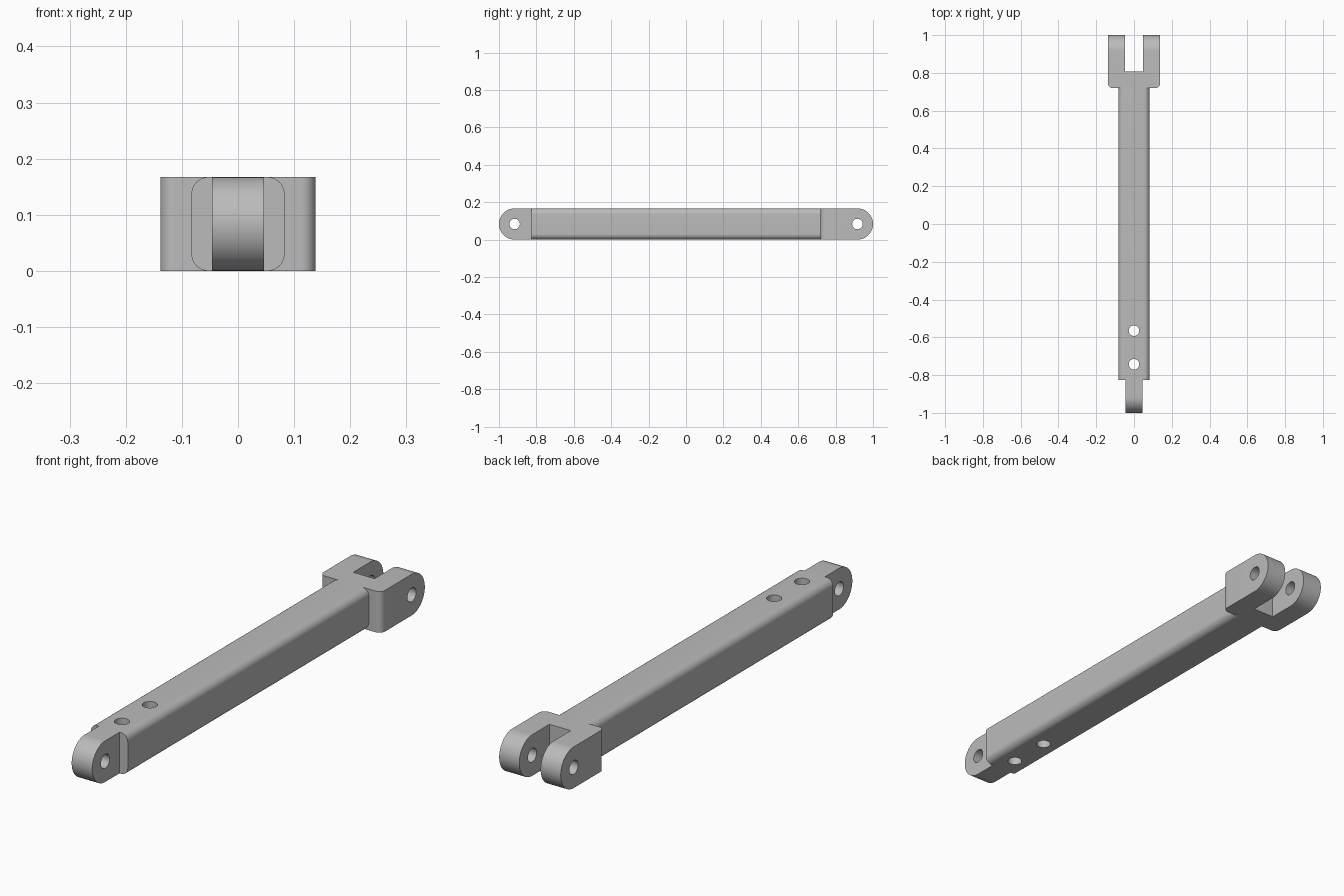
import bpy
from math import sin, cos, pi, radians
from mathutils import Matrix

cube = bpy.data.objects.get("Cube")
if cube:
    bpy.data.objects.remove(cube, do_unlink=True)

H = 0.167           # overall height
R = H / 2           # radius of the rounded ends
PIN_Y = 1 - R       # pin hole distance from the centre
HOLE = 0.028

steel = bpy.data.materials.new("grey steel")
steel.use_nodes = True
grey = (0.5, 0.5, 0.5, 1)
steel.diffuse_color = grey
steel.node_tree.nodes["Principled BSDF"].inputs["Base Color"].default_value = grey

# Matrices taking local (u, v, w) to the world, w being the extrusion axis
ALONG_X = Matrix(((0, 0, 1, 0), (1, 0, 0, 0), (0, 1, 0, 0), (0, 0, 0, 1)))
ALONG_Y = Matrix(((-1, 0, 0, 0), (0, 0, 1, 0), (0, 1, 0, 0), (0, 0, 0, 1)))
ALONG_Z = Matrix.Identity(4)


def arc(cx, cy, r, start, end, n=12):
    return [(cx + r * cos(radians(start + (end - start) * i / n)),
             cy + r * sin(radians(start + (end - start) * i / n))) for i in range(n + 1)]


def extrude(name, outline, low, high, axis):
    """Solid prism from a counter-clockwise outline."""
    n = len(outline)
    verts = [axis @ Matrix.Translation((u, v, w)).translation
             for w in (low, high) for u, v in outline]
    faces = [tuple(reversed(range(n))), tuple(range(n, 2 * n))]
    faces += [(i, (i + 1) % n, n + (i + 1) % n, n + i) for i in range(n)]
    mesh = bpy.data.meshes.new(name)
    mesh.from_pydata(verts, [], faces)
    mesh.materials.append(steel)
    obj = bpy.data.objects.new(name, mesh)
    bpy.context.collection.objects.link(obj)
    return obj


def combine(obj, tool, operation):
    """Apply a boolean and discard the tool."""
    bpy.context.view_layer.objects.active = obj
    mod = obj.modifiers.new(operation, "BOOLEAN")
    mod.operation, mod.solver, mod.object = operation, "EXACT", tool
    bpy.ops.object.modifier_apply(modifier=mod.name)
    bpy.data.objects.remove(tool, do_unlink=True)


def drill(obj, u, v, axis):
    combine(obj, extrude("drill", arc(u, v, HOLE, 0, 360 * 31 / 32, 31), -0.5, 0.5, axis),
            "DIFFERENCE")


# Bar with rounded long edges
w, c = 0.083, 0.03
section = (arc(w - c, H - c, c, 0, 90) + arc(c - w, H - c, c, 90, 180)
           + arc(c - w, c, c, 180, 270) + arc(w - c, c, c, 270, 360))
link = extrude("link_bar", section, -0.825, 0.76, ALONG_Y)

# Tongue with a rounded front end
tongue = extrude("tongue", arc(-PIN_Y, R, R, 90, 270, 32) + [(-0.78, 0), (-0.78, H)],
                 -0.046, 0.046, ALONG_X)
combine(link, tongue, "UNION")

# Fork: slotted plan with rounded shoulders, trimmed to round ends
f, s, r, back = 0.138, 0.048, 0.025, 0.72
plan = (arc(f - r, back + r, r, 270, 360) + [(f, 1.1), (s, 1.1), (s, 0.807),
        (-s, 0.807), (-s, 1.1), (-f, 1.1)] + arc(r - f, back + r, r, 180, 270))
fork = extrude("fork", plan, 0, H, ALONG_Z)
rounder = extrude("rounder", arc(PIN_Y, R, R, -90, 90, 32) + [(0.6, H), (0.6, 0)],
                  -0.3, 0.3, ALONG_X)
combine(fork, rounder, "INTERSECT")
combine(link, fork, "UNION")

# Cross pin holes at both ends, then two upright holes through the bar
for y in (-PIN_Y, PIN_Y):
    drill(link, y, R, ALONG_X)
for y in (-0.565, -0.743):
    drill(link, 0, y, ALONG_Z)

bpy.ops.object.select_all(action="DESELECT")
link.select_set(True)
bpy.context.view_layer.objects.active = link
bpy.ops.object.shade_smooth_by_angle(angle=radians(30))
